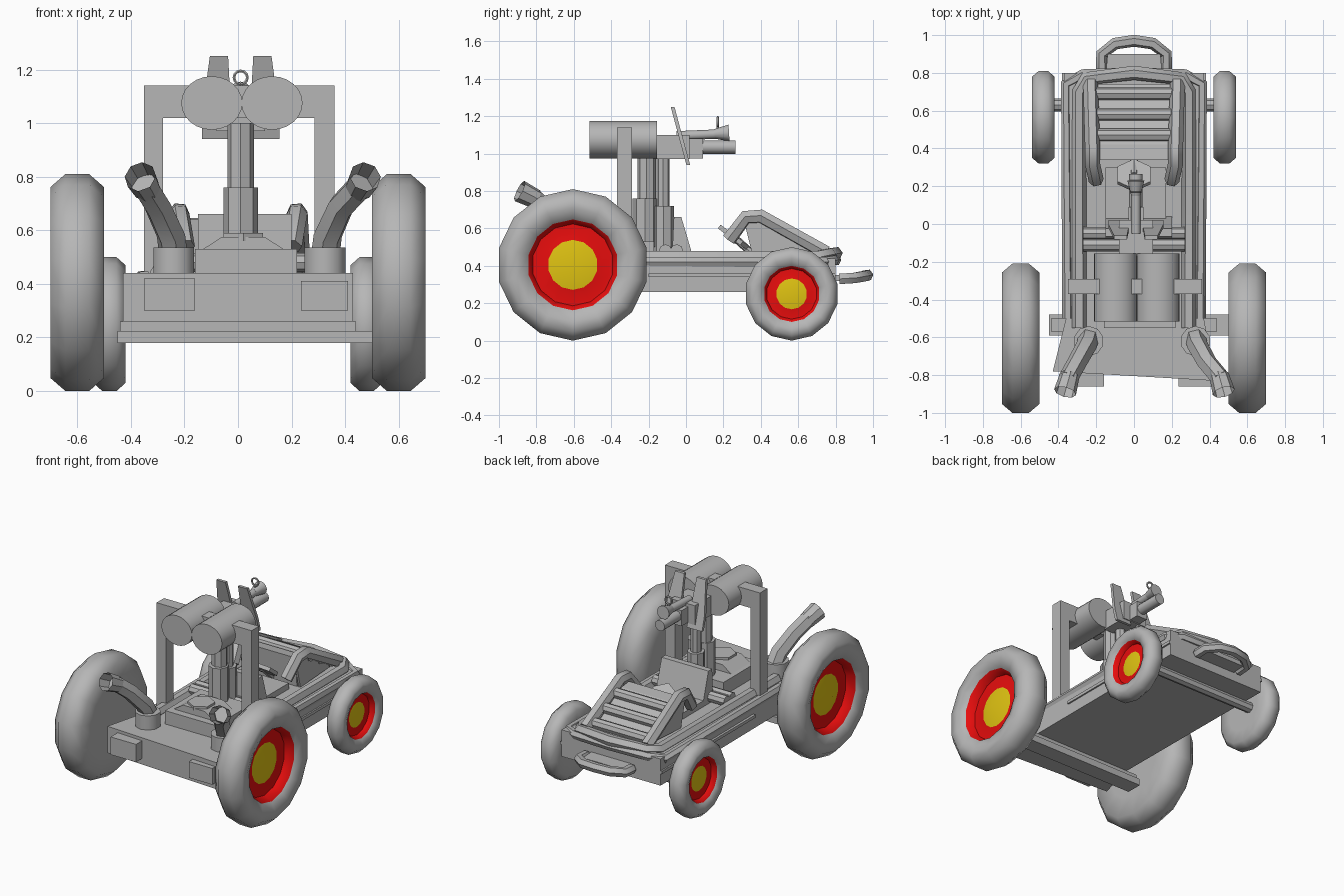
import bpy, bmesh, math
from mathutils import Vector

if "Cube" in bpy.data.objects:
    bpy.data.objects.remove(bpy.data.objects["Cube"])


def mat(name, rgb):
    m = bpy.data.materials.new(name)
    m.diffuse_color = (*rgb, 1)
    m.use_nodes = True
    m.node_tree.nodes["Principled BSDF"].inputs["Base Color"].default_value = m.diffuse_color
    return m


GREY = mat("grey", (0.47, 0.47, 0.47))
RED = mat("red", (0.8, 0.004, 0.004))
YELLOW = mat("yellow", (0.75, 0.55, 0.006))


def finish(name, bm, mats=(GREY,), smooth=None):
    bmesh.ops.recalc_face_normals(bm, faces=bm.faces)
    me = bpy.data.meshes.new(name)
    bm.to_mesh(me)
    bm.free()
    for m in mats:
        me.materials.append(m)
    ob = bpy.data.objects.new(name, me)
    bpy.context.collection.objects.link(ob)
    if smooth:
        shade(ob, smooth)
    return ob


def shade(ob, angle):
    bpy.ops.object.select_all(action='DESELECT')
    ob.select_set(True)
    bpy.context.view_layer.objects.active = ob
    bpy.ops.object.shade_smooth_by_angle(angle=math.radians(angle))


def prism(name, pts, axis, lo, hi):
    """Extrude a 2D outline along an axis (x: y,z  y: x,z  z: x,y)."""
    bm = bmesh.new()
    at = {'x': lambda p, t: (t, p[0], p[1]), 'y': lambda p, t: (p[0], t, p[1]),
          'z': lambda p, t: (p[0], p[1], t)}[axis]
    a = [bm.verts.new(at(p, lo)) for p in pts]
    b = [bm.verts.new(at(p, hi)) for p in pts]
    bm.faces.new(a)
    bm.faces.new(b)
    for i in range(len(pts)):
        j = (i + 1) % len(pts)
        bm.faces.new((a[i], a[j], b[j], b[i]))
    return finish(name, bm)


def box(name, x, y, z):
    return prism(name, [(x[0], y[0]), (x[1], y[0]), (x[1], y[1]), (x[0], y[1])], 'z', *z)


def rod(name, p, q, r1, r2=None, n=12, cap=True):
    """Cylinder or cone between two points."""
    p, q = Vector(p), Vector(q)
    bm = bmesh.new()
    bmesh.ops.create_cone(bm, cap_ends=cap, segments=n, radius1=r1,
                          radius2=r1 if r2 is None else r2, depth=(q - p).length)
    bm.transform((q - p).to_track_quat('Z', 'Y').to_matrix().to_4x4())
    bmesh.ops.translate(bm, verts=bm.verts, vec=(p + q) / 2)
    return finish(name, bm, smooth=40)


def tube(name, pts, r, radii=None, closed=False):
    """Bent pipe along a path."""
    cu = bpy.data.curves.new(name, 'CURVE')
    cu.dimensions = '3D'
    cu.bevel_depth, cu.bevel_resolution, cu.use_fill_caps = r, 1, True
    sp = cu.splines.new('POLY')
    sp.points.add(len(pts) - 1)
    for i, p in enumerate(pts):
        sp.points[i].co = (*p, 1)
        sp.points[i].radius = radii[i] if radii else 1
    sp.use_cyclic_u = closed
    cu.materials.append(GREY)
    ob = bpy.data.objects.new(name, cu)
    bpy.context.collection.objects.link(ob)
    bpy.ops.object.select_all(action='DESELECT')
    ob.select_set(True)
    bpy.context.view_layer.objects.active = ob
    bpy.ops.object.convert(target='MESH')
    shade(bpy.context.object, 50)


def wheel(name, side, x, y, r, w, n=14):
    """Lathed tyre with a red dish and a yellow hub cone."""
    prof = [(0, 0), (0, .55), (0, .88), (.28, 1), (.72, 1), (1, .88), (1, .75), (.88, .6),
            (.6, .54), (.6, .33), (.85, 0)]
    bm = bmesh.new()
    rings = []
    for u, k in prof:
        c = x + u * w
        if k == 0:
            rings.append([bm.verts.new((side * c, y, r))] * n)
        else:
            rings.append([bm.verts.new((side * c, y + r * k * math.sin(2 * math.pi * i / n),
                                        r + r * k * math.cos(2 * math.pi * i / n))) for i in range(n)])
    for s in range(len(prof) - 1):
        for i in range(n):
            j = (i + 1) % n
            vs = list(dict.fromkeys((rings[s][i], rings[s][j], rings[s + 1][j], rings[s + 1][i])))
            f = bm.faces.new(vs)
            f.material_index = 2 if s == 9 else 1 if s >= 7 else 0
    finish(name, bm, (GREY, RED, YELLOW), 60)


for s, tag in ((1, "right"), (-1, "left")):
    wheel("rear_wheel_" + tag, s, .5, -.605, .405, .2)
    wheel("front_wheel_" + tag, s, .42, .565, .25, .12)

# Chassis tub, axles and rear plates
prism("chassis", [(-.43, -.78), (.43, -.83), (.37, -.5), (.37, .8), (-.37, .8), (-.36, -.5)], 'z', .26, .44)
box("chassis_lip", (-.38, .38), (-.2, .8), (.34, .36))
box("rear_axle", (-.45, .5), (-.59, -.48), (.18, .225))
box("rear_axle_cover", (-.44, .44), (-.57, -.5), (.225, .26))
rod("front_axle", (-.42, .63, .24), (.42, .63, .24), .035, n=8)
box("tail_plate_left", (-.35, -.16), (-.86, -.78), (.3, .42))
box("tail_plate_right", (.235, .41), (-.86, -.8), (.3, .41))

# Side rails running round the nose
tube("upper_rail", [(-.29, -.55, .445), (-.29, .7, .445), (-.25, .77, .46), (0, .8, .465),
                    (.25, .77, .46), (.29, .7, .445), (.29, -.55, .445)], .038)
tube("outer_rail", [(-.35, -.5, .42), (-.36, .74, .42), (-.27, .79, .43), (0, .8, .43),
                    (.27, .79, .43), (.36, .74, .42), (.35, -.5, .42)], .03)
# Nose bumper
tube("front_bumper", [(-.17, .82, .33), (-.17, .9, .335), (-.1, .955, .345), (0, .97, .35),
                      (.1, .955, .345), (.17, .9, .335), (.17, .82, .33)], .032)
prism("bumper_plate", [(-.15, .78), (.15, .78), (.14, .9), (-.14, .9)], 'z', .32, .35)

# Sloped front rack
for s, tag in ((1, "right"), (-1, "left")):
    tube("rack_bar_" + tag, [(s * .2, .23, .54), (s * .22, .32, .66), (s * .22, .4, .665),
                             (s * .23, .75, .47)], .04)
    prism("rack_side_" + tag, [(.31, .64), (.4, .64), (.7, .46), (.36, .44)], 'x', s * .2, s * .215)
for i, (y, z) in enumerate([(.69, .49), (.58, .55), (.47, .61)]):
    rod(f"rack_slat_{i}", (-.22, y, z), (.22, y, z), .035, n=8)
prism("rack_panel", [(.34, .64), (.42, .63), (.74, .45), (.74, .42), (.36, .42)], 'x', -.19, .19)

# Seat, steering wheel and cross pipes
prism("seat_back", [(-.075, .44), (-.065, .66), (-.025, .66), (.04, .44)], 'x', -.15, .2)
box("seat", (-.15, .17), (0, .3), (.44, .48))
rod("steering_wheel", (0, .25, .54), (0, .265, .56), .1, n=6)
rod("steering_column", (0, .26, .55), (0, .36, .46), .02, n=8)
for i, y in enumerate((-.05, -.11)):
    rod(f"cross_pipe_{i}", (-.27, y, .48), (.27, y, .48), .035, n=8)

# Engine block and air filter
box("engine_block", (-.16, .22), (-.55, -.17), (.44, .53))
prism("engine_top", [(-.13, .53), (.17, .53), (.1, .575), (-.06, .575)], 'y', -.5, -.3)
rod("air_filter", (.02, -.42, .56), (.02, -.42, .59), .085, n=6)

# Gun pedestal
rod("pedestal_rear_base", (.01, -.22, .5), (.01, -.22, .76), .065, n=8)
rod("pedestal_rear", (.01, -.21, .7), (.01, -.21, 1), .05, n=8)
rod("pedestal_front_base", (.01, -.12, .44), (.01, -.12, .72), .055, n=8)
rod("pedestal_front", (.01, -.122, .7), (.01, -.122, 1), .035, n=8)

# Gate frame and twin drums
for x0, x1, tag in ((-.35, -.28, "left"), (.285, .36, "right")):
    box("frame_post_" + tag, (x0, x1), (-.37, -.29), (.44, 1.14))
box("frame_beam", (-.35, .36), (-.37, -.29), (1.02, 1.14))
for x, tag in ((-.098, "left"), (.127, "right")):
    d = rod("drum_" + tag, (0, -.515, 0), (0, -.155, 0), .1, n=24)
    d.scale.x = 1.14
    d.location = (x, 0, 1.075)

# Gun: breech, barrels, sight and split shield
box("breech", (-.08, .1), (-.17, .02), (.97, 1.1))
box("gun_body", (-.03, .05), (0, .09), (.975, 1.08))
rod("lower_barrel", (.01, .05, 1.035), (.01, .265, 1.035), .036)
rod("upper_barrel", (.01, -.05, 1.095), (.01, .18, 1.105), .025)
rod("upper_barrel_flare", (.01, .15, 1.105), (.01, .23, 1.11), .025, .045)
tube("ring_sight", [(.01 + .025 * math.cos(a * math.pi / 6), .17, 1.17 + .025 * math.sin(a * math.pi / 6))
                    for a in range(12)], .006, closed=True)
rod("sight_post", (.01, .17, 1.1), (.01, .17, 1.145), .007, n=6)
for s, tag in ((1, "right"), (-1, "left")):
    pl = prism("shield_" + tag, [(.01 + s * .03, .94), (.01 + s * .145, .94), (.01 + s * .145, 1.03),
                                 (.01 + s * .115, 1.25), (.01 + s * .047, 1.25)], 'y', -.01, .01)
    for v in pl.data.vertices:      # lean the plate back
        v.co.y += .012 - (v.co.z - .94) * .27

# Flared exhaust stacks
for x, tx, tag in ((-.24, -.35, "left"), (.325, .46, "right")):
    s = 1 if x > 0 else -1
    rod("exhaust_base_" + tag, (x, -.62, .42), (x, -.62, .535), .08, n=10)
    tube("exhaust_" + tag, [(x, -.6, .5), (x + s * .01, -.64, .58), (x + s * .06, -.73, .69),
                            (tx, -.82, .77)], .055, [1, 1, .95, .95])
    rod("exhaust_tip_" + tag, (tx - s * .01, -.8, .755), (tx + s * .015, -.89, .8), .052, .06, 8, False)
